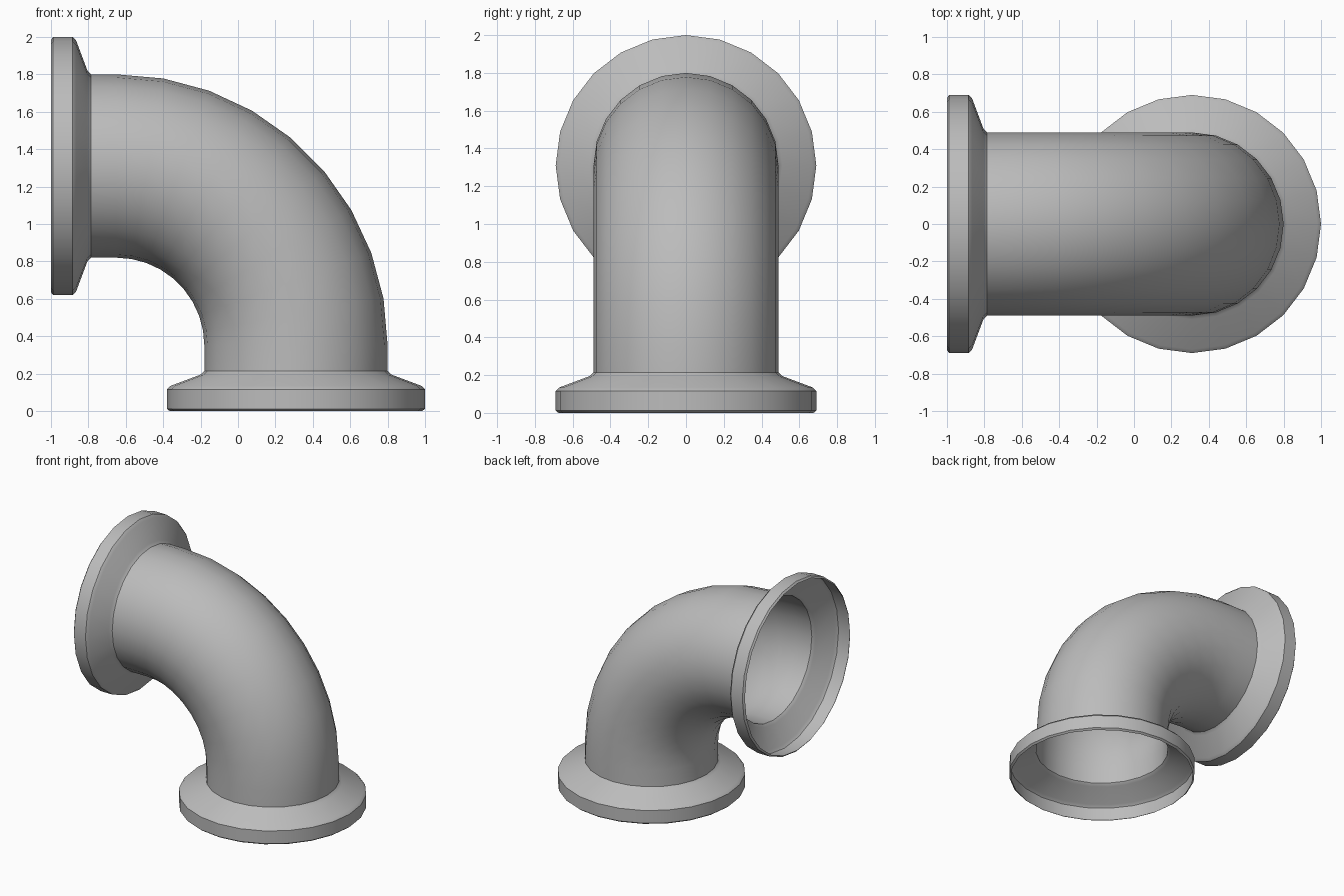
import bpy
import bmesh
from math import cos, sin, pi, radians
from mathutils import Vector

SIDES = 24
PIPE_R = 0.49
BEND_R = 0.96
BEND_CENTRE = Vector((-0.65, 0, 0.35))

if "Cube" in bpy.data.objects:
    bpy.data.objects.remove(bpy.data.objects["Cube"])

steel = bpy.data.materials.new("grey steel")
steel.use_nodes = True
grey = (0.5, 0.5, 0.5, 1)
steel.diffuse_color = grey
steel.node_tree.nodes["Principled BSDF"].inputs["Base Color"].default_value = grey


def loft(name, stations):
    """Skin open rings given as (centre, tilt, radius) along the bend."""
    bm = bmesh.new()
    rings = []
    for centre, tilt, radius in stations:
        across = Vector((cos(tilt), 0, sin(tilt)))
        side = Vector((0, 1, 0))
        ring = []
        for i in range(SIDES):
            a = 2 * pi * i / SIDES
            ring.append(bm.verts.new(centre + radius * (cos(a) * across + sin(a) * side)))
        rings.append(ring)
    for low, high in zip(rings, rings[1:]):
        for i in range(SIDES):
            j = (i + 1) % SIDES
            bm.faces.new((low[i], low[j], high[j], high[i]))
    mesh = bpy.data.meshes.new(name)
    bm.to_mesh(mesh)
    bm.free()
    mesh.materials.append(steel)
    obj = bpy.data.objects.new(name, mesh)
    bpy.context.collection.objects.link(obj)
    bpy.ops.object.select_all(action="DESELECT")
    obj.select_set(True)
    bpy.context.view_layer.objects.active = obj
    bpy.ops.object.shade_smooth_by_angle(angle=radians(40))
    return obj


# Flange profile: (distance from open end, radius), rim to neck
profile = [(0, 0.675), (0.012, 0.69), (0.115, 0.69), (0.135, 0.67),
           (0.195, 0.51), (0.215, PIPE_R)]
neck = profile[-1][0]

# Lower flange opens downward, upper flange opens to the side
loft("lower_flange", [(Vector((0.31, 0, d)), 0, r) for d, r in profile])
loft("upper_flange", [(Vector((d - 1, 0, 1.31)), pi / 2, r) for d, r in reversed(profile)])

# Elbow pipe: short straight, quarter bend, short straight
path = [(Vector((0.31, 0, neck)), 0, PIPE_R)]
for step in range(10):
    t = radians(10 * step)
    path.append((BEND_CENTRE + BEND_R * Vector((cos(t), 0, sin(t))), t, PIPE_R))
path.append((Vector((neck - 1, 0, 1.31)), pi / 2, PIPE_R))
loft("elbow_pipe", path)
